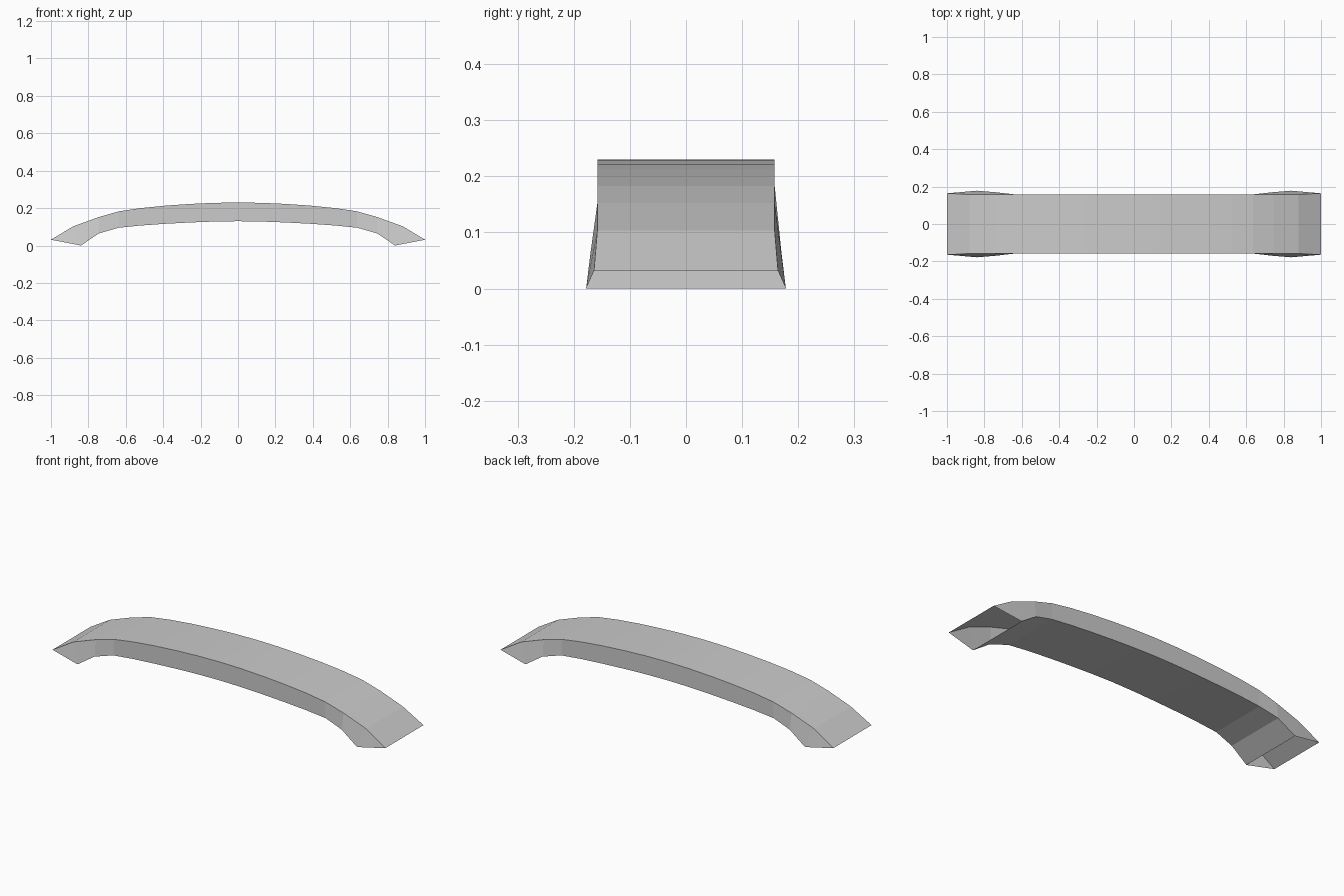
import bpy, bmesh

if "Cube" in bpy.data.objects:
    bpy.data.objects.remove(bpy.data.objects["Cube"])

# Half profile from the centre to the foot: (x, z, half width)
top = [(0, .23, .158), (.13, .228, .158), (.26, .222, .158), (.39, .213, .158),
       (.52, .2, .158), (.635, .183, .158), (.745, .152, .158), (.88, .103, .158),
       (1.0, .031, .164)]
under = [(0, .13, .158), (.13, .128, .158), (.26, .123, .158), (.39, .116, .158),
         (.52, .107, .158), (.638, .095, .158), (.743, .065, .17), (.84, 0, .178)]

bm = bmesh.new()


def rail(points, side):
    return [bm.verts.new((x, side * w, z)) for x, z, w in points]


tf, tb = rail(top, -1), rail(top, 1)
uf, ub = rail(under, -1), rail(under, 1)

# Top and underside sheets
for a, b in ((tf, tb), (ub, uf)):
    for i in range(len(a) - 1):
        bm.faces.new((a[i], a[i + 1], b[i + 1], b[i]))

# Side walls, ending in a triangle at the open foot
for t, u, flip in ((tf, uf, False), (tb, ub, True)):
    walls = [(u[i], u[i + 1], t[i + 1], t[i]) for i in range(len(u) - 1)]
    walls.append((u[-1], t[-1], t[-2]))
    for f in walls:
        bm.faces.new(f[::-1] if flip else f)

mesh = bpy.data.meshes.new("arched_handle")
bm.to_mesh(mesh)
bm.free()
handle = bpy.data.objects.new("arched_handle", mesh)
bpy.context.collection.objects.link(handle)

# Mirror the second half; the feet stay open underneath
mirror = handle.modifiers.new("mirror", "MIRROR")
mirror.use_axis[0] = True
mirror.use_clip = True
mirror.merge_threshold = .001
